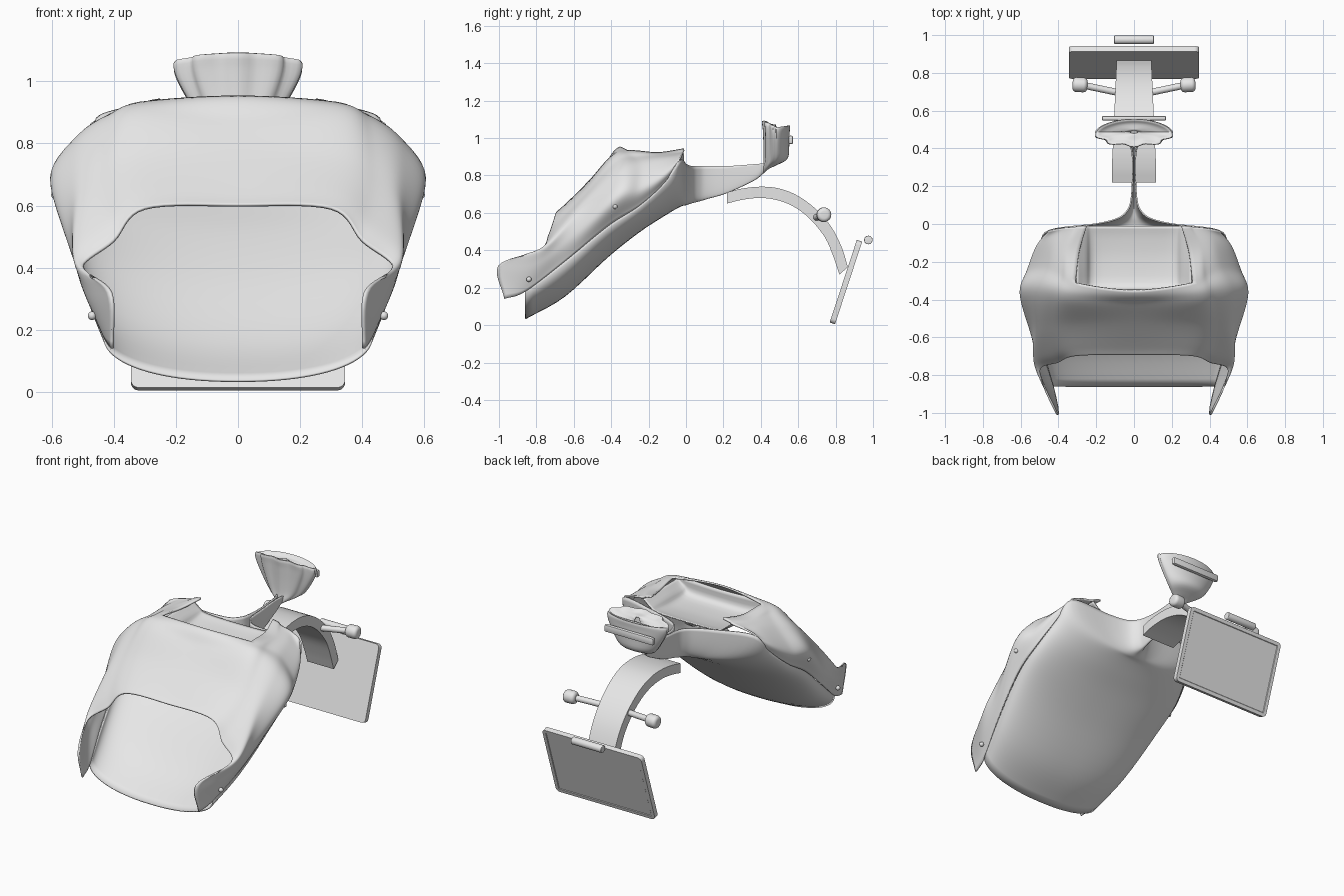
import bpy, bmesh, math
from mathutils import Vector, Matrix

if "Cube" in bpy.data.objects:
    bpy.data.objects.remove(bpy.data.objects["Cube"])

grey = bpy.data.materials.new("light_grey")
grey.diffuse_color = (0.8, 0.8, 0.8, 1)
grey.use_nodes = True
grey.node_tree.nodes["Principled BSDF"].inputs["Base Color"].default_value = grey.diffuse_color


def finish(name, bm, angle=35, thickness=0):
    """Turn a bmesh into a shaded object, optionally with a shell thickness."""
    bmesh.ops.recalc_face_normals(bm, faces=bm.faces)
    me = bpy.data.meshes.new(name)
    bm.to_mesh(me)
    bm.free()
    me.materials.append(grey)
    ob = bpy.data.objects.new(name, me)
    bpy.context.collection.objects.link(ob)
    bpy.ops.object.select_all(action='DESELECT')
    ob.select_set(True)
    bpy.context.view_layer.objects.active = ob
    bpy.ops.object.shade_smooth_by_angle(angle=math.radians(angle))
    if thickness:
        mod = ob.modifiers.new("thickness", 'SOLIDIFY')
        mod.thickness = thickness
        mod.offset = 0
    return ob


def spline(points, n):
    """Smooth curve through the points, n steps per span."""
    p = [Vector(q) for q in points]
    p = [2 * p[0] - p[1]] + p + [2 * p[-1] - p[-2]]
    out = []
    for i in range(1, len(p) - 2):
        a, b, c, d = p[i - 1:i + 3]
        for k in range(n):
            t = k / n
            out.append(0.5 * (2 * b + (c - a) * t + (2 * a - 5 * b + 4 * c - d) * t * t
                              + (3 * b - a - 3 * c + d) * t ** 3))
    return out + [p[-2]]


def loft(rows, closed=False, keep=lambda i, j: True):
    """Skin a grid of points given row by row."""
    bm = bmesh.new()
    vs = [[bm.verts.new(p) for p in row] for row in rows]
    cols = len(rows[0])
    for i in range(len(rows) - 1):
        for j in range(cols if closed else cols - 1):
            if keep(i, j):
                k = (j + 1) % cols
                bm.faces.new((vs[i][j], vs[i][k], vs[i + 1][k], vs[i + 1][j]))
    bmesh.ops.delete(bm, geom=[v for v in bm.verts if not v.link_faces], context='VERTS')
    return bm


def smooth_rows(rows, n):
    """Spline across the rows of a grid."""
    return [list(r) for r in zip(*[spline(c, n) for c in zip(*rows)])]


def mirrored(row):
    return row + [(-x, y, z) for x, y, z in row[-2::-1]]


def box(name, size, loc, bevel):
    bm = bmesh.new()
    bmesh.ops.create_cube(bm, size=1, matrix=Matrix.Diagonal((*size, 1)))
    bmesh.ops.bevel(bm, geom=bm.edges[:], offset=bevel, segments=2, affect='EDGES', profile=0.5)
    bm.transform(Matrix.Translation(loc))
    return finish(name, bm)


def rod(name, a, b, r, bevel=0):
    a, b = Vector(a), Vector(b)
    bm = bmesh.new()
    bmesh.ops.create_cone(bm, cap_ends=True, segments=24, radius1=r, radius2=r, depth=(b - a).length)
    if bevel:
        rim = [e for e in bm.edges if abs(e.verts[0].co.z - e.verts[1].co.z) < 1e-4]
        bmesh.ops.bevel(bm, geom=rim, offset=bevel, segments=4, affect='EDGES', profile=0.5)
    bm.transform(Matrix.Translation((a + b) / 2) @ (b - a).to_track_quat('Z', 'Y').to_matrix().to_4x4())
    return finish(name, bm)


# Upper shell: half rows from the side seam to the centre line, front rim to back
half = [
    [(.405, -.97, .14), (.41, -1.0, .32), (.50, -.78, .40), (.40, -.73, .485), (.30, -.695, .59), (0, -.69, .60)],
    [(.43, -.86, .18), (.49, -.80, .33), (.525, -.71, .46), (.43, -.675, .55), (.31, -.645, .635), (0, -.645, .64)],
    [(.495, -.65, .34), (.537, -.60, .48), (.52, -.56, .62), (.445, -.54, .69), (.32, -.53, .745), (0, -.525, .76)],
    [(.535, -.42, .53), (.60, -.37, .68), (.525, -.36, .80), (.43, -.37, .865), (.32, -.40, .895), (0, -.425, .87)],
    [(.535, -.25, .64), (.558, -.24, .73), (.465, -.23, .85), (.39, -.26, .895), (.31, -.31, .93), (0, -.35, .95)],
    [(.50, -.12, .76), (.505, -.11, .81), (.43, -.10, .88), (.37, -.12, .905), (.29, -.15, .92), (0, -.20, .95)],
    [(.455, -.035, .88), (.43, -.03, .895), (.37, -.02, .91), (.31, -.015, .92), (.25, -.01, .94), (0, -.03, .95)],
]
N = 8
grid = smooth_rows([spline(mirrored(r), N) for r in half], N)
# the neck opening is left out between the shoulders
finish("upper_shell", loft(grid, keep=lambda i, j: i < 4 * N or not 4 * N <= j < 6 * N), 60, 0.01)

# Sunken floor inside the neck opening, with walls rising to the rim
rows = []
for y, z in ((-.35, .925), (-.335, .84), (-.2, .825), (-.08, .835), (-.01, .85)):
    rows.append(mirrored([(.305, y, max(z, .915)), (.255, y, max(z, .875)), (.205, y, z + .005), (0, y, z)]))
finish("neck_floor", loft(smooth_rows([spline(r, 4) for r in rows], 4)), 60, 0.006)

# Lower shell: trough sections (y, half width, top z, bottom z) pinching into a thin fin
sections = [
    (-.86, .43, .18, .035), (-.65, .488, .34, .155), (-.42, .528, .53, .365),
    (-.25, .528, .64, .50), (-.12, .495, .76, .585), (-.035, .45, .88, .635),
    (0, .20, .86, .645), (.03, .085, .85, .655), (.07, .036, .85, .665), (.12, .016, .85, .68),
    (.22, .008, .85, .71), (.36, .008, .86, .775), (.42, .02, .865, .82)]
rows = []
for y, w, top, bot in sections:
    row = []
    for k in range(41):
        a = math.pi * k / 40
        c, s = math.cos(a), abs(math.sin(a))
        row.append((w * math.copysign(abs(c) ** (2 / 2.2), c), y, top - (top - bot) * s ** (2 / 2.2)))
    rows.append(row)
finish("lower_shell", loft(smooth_rows(rows, 5)), 60, 0.008)

# Gathered knot: bowl pleated at the front, closed by a shallow top
rings = [(.825, .425, .012, .012), (.85, .45, .065, .035), (.885, .48, .12, .06),
         (.95, .485, .165, .064), (1.02, .485, .20, .066), (1.055, .485, .198, .068),
         (1.04, .487, .15, .045), (1.035, .487, .02, .008)]
rows = []
for i, (z, yc, rx, ry) in enumerate(rings):
    t = min(i / 5, 1)
    row = []
    for k in range(72):
        a = math.tau * k / 72
        front = max(0, -math.sin(a)) ** .5
        pleat = 1 + .10 * t * front * math.cos(10 * a + math.pi)
        taper = 1 - .12 * t * max(0, math.sin(a))
        lift = .022 * t * t * abs(math.sin(a)) + .25 * (.5 - t) * .1 * math.sin(a)
        row.append((rx * pleat * taper * math.cos(a), yc + ry * pleat * math.sin(a), z + lift))
    rows.append(row)
finish("gathered_knot", loft(smooth_rows(rows, 4), closed=True), 50, 0.006)
box("knot_band", (.34, .025, .045), (0, .56, .99), .008)

# Curved arm: outer and inner side profile swept across the width, narrowing to the back
outer = [(.22, .71), (.30, .73), (.40, .74), (.50, .73), (.60, .69), (.70, .615), (.78, .52), (.835, .41), (.865, .31)]
inner = [(.22, .65), (.30, .67), (.40, .68), (.50, .665), (.59, .625), (.67, .56), (.745, .465), (.79, .36), (.82, .27)]
rows = []
for (yo, zo), (yi, zi) in zip(outer, inner):
    w = .117 - .025 * max(0, yo - .3) / .56
    rows.append([(w, yo, zo), (-w, yo, zo), (-w, yi, zi), (w, yi, zi)])
bm = loft(smooth_rows(rows, 4), closed=True)
bmesh.ops.holes_fill(bm, edges=[e for e in bm.edges if e.is_boundary], sides=4)
finish("curved_arm", bm)

# Tilted back panel with rounded corners and a recessed rear face
bm = bmesh.new()
bmesh.ops.create_cube(bm, size=1, matrix=Matrix.Diagonal((.69, .03, .465, 1)))
corners = [e for e in bm.edges if abs(e.verts[0].co.y - e.verts[1].co.y) > .01]
bmesh.ops.bevel(bm, geom=corners, offset=.025, segments=5, affect='EDGES', profile=0.5)
bm.normal_update()
rear = [f for f in bm.faces if f.normal.y > .9]
bmesh.ops.inset_region(bm, faces=rear, thickness=.022)
bmesh.ops.inset_region(bm, faces=rear, thickness=.003, depth=-.003)
bm.transform(Matrix.Translation((0, .855, .23)) @ Matrix.Rotation(-math.radians(18.2), 4, 'X'))
finish("back_panel", bm)
rod("panel_bar", (-.105, .975, .455), (.105, .975, .455), .023, .004)

# Side rods with knobs, and seam rivets
for side, s in (("right", 1), ("left", -1)):
    rod(side + "_rod", (.08 * s, .695, .575), (.27 * s, .735, .59), .018)
    rod(side + "_knob", (.247 * s, .735, .59), (.325 * s, .739, .59), .039, .02)
    for part, loc in (("upper", (.588, -.38, .635)), ("lower", (.47, -.84, .245))):
        bm = bmesh.new()
        bmesh.ops.create_uvsphere(bm, u_segments=16, v_segments=10, radius=.014,
                                  matrix=Matrix.Translation((loc[0] * s, loc[1], loc[2])))
        finish(f"{side}_{part}_rivet", bm, 60)
